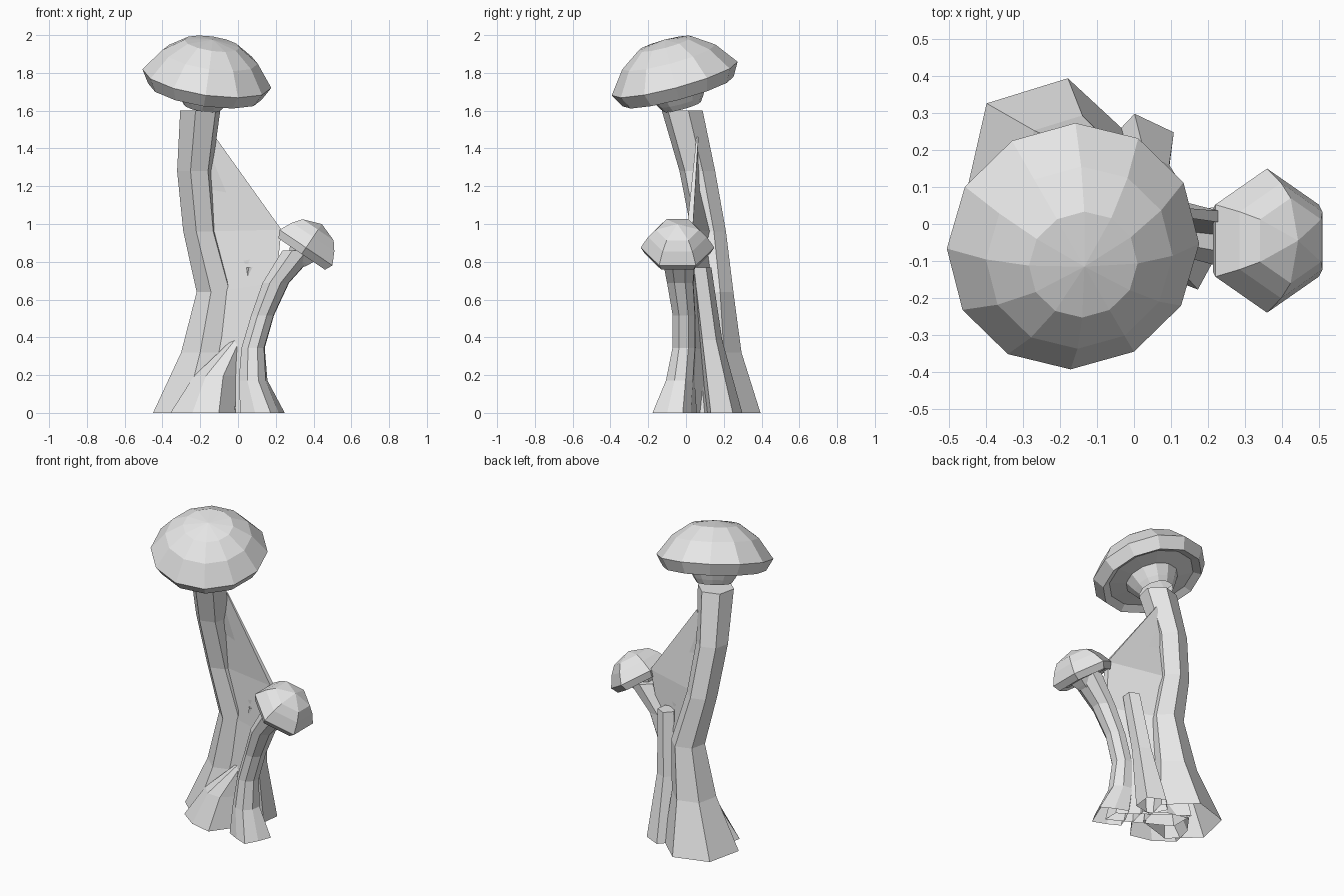
import bpy, bmesh
from math import sin, cos, exp, tau
from mathutils import Vector

cube = bpy.data.objects.get("Cube")
if cube:
    bpy.data.objects.remove(cube)

shade = 0.8
grey = bpy.data.materials.new("pale_grey")
grey.use_nodes = True
grey.diffuse_color = (shade, shade, shade, 1)
shader = grey.node_tree.nodes["Principled BSDF"]
shader.inputs["Base Color"].default_value = grey.diffuse_color


def skin(name, rings):
    """Flat-shaded skin over a stack of equal-length point rings, open below."""
    bm = bmesh.new()
    loops = [[bm.verts.new(point) for point in points] for points in rings]
    for low, high in zip(loops, loops[1:]):
        for i in range(len(low)):
            bm.faces.new((low[i - 1], low[i], high[i], high[i - 1]))
    bm.faces.new(loops[-1])
    bmesh.ops.remove_doubles(bm, verts=bm.verts, dist=0.001)
    bmesh.ops.recalc_face_normals(bm, faces=bm.faces)
    mesh = bpy.data.meshes.new(name)
    bm.to_mesh(mesh)
    bm.free()
    mesh.materials.append(grey)
    obj = bpy.data.objects.new(name, mesh)
    bpy.context.collection.objects.link(obj)


def make_ring(centre, radius, sides, phase=0, lobe=0, axis=Vector((0, 0, 1))):
    """Ring around an axis; lobe pulls every second point inward."""
    turn = Vector((0, 0, 1)).rotation_difference(axis)
    points = []
    for i in range(sides):
        angle = phase + tau * i / sides
        reach = radius * (1 - lobe * (i % 2))
        points.append(centre + turn @ Vector((reach * cos(angle), reach * sin(angle), 0)))
    return points


def make_stem(name, path, height, waist, root, top, sides, phase, lobe=0):
    """Stem through evenly spaced heights, flaring to a root below and a collar on top."""
    centres, rings = [], []
    for i, (x, y) in enumerate(path):
        rise = i / (len(path) - 1)
        spread = exp(-5 * rise)
        radius = waist + (root - waist) * spread + (top - waist) * rise ** 4
        centres.append(Vector((x, y, height * rise)))
        rings.append(make_ring(centres[-1], radius, sides, phase, lobe * spread))
    skin(name, rings)
    return centres


def make_cap(name, centre, axis, radius, height, shoulder, crown, sides, phase):
    """Tilted cap: neck, hollow underside and lip, then a dome narrowing to its tip."""
    axis = Vector(axis).normalized()
    under = [(0.3, -0.45), (0.36, -0.36), (0.46, -0.18), (0.75, -0.14), (0.88, -0.21)]
    profile = [(radius * out, radius * up) for out, up in under]
    for out in (1, shoulder, crown, 0):
        profile.append((radius * out, height * (1 - out ** 2.7)))
    skin(name, [make_ring(Vector(centre) + axis * up, out, sides, phase, axis=axis)
                for out, up in profile])


# Tall mushroom
tall_path = [(-0.23, 0.17), (-0.17, 0.16), (-0.12, 0.15),
             (-0.2, 0.12), (-0.23, 0.06), (-0.2, -0.02)]
tall = make_stem("tall_stem", tall_path, height=1.6, waist=0.083, root=0.23,
                 top=0.11, sides=6, phase=0.3)
make_cap("tall_cap", (-0.165, -0.06, 1.77), (0.15, -0.27, 1), radius=0.345, height=0.215,
         shoulder=0.74, crown=0.43, sides=12, phase=0)

# Small leaning mushroom
small_path = [(0.13, -0.06), (0.08, -0.03), (0.08, -0.01),
              (0.13, -0.01), (0.2, -0.03), (0.33, -0.04)]
small = make_stem("small_stem", small_path, height=0.86, waist=0.055, root=0.125,
                  top=0.1, sides=8, phase=0.35, lobe=0.25)
make_cap("small_cap", (0.36, -0.045, 0.875), (0.56, 0, 0.83), radius=0.195, height=0.15,
         shoulder=0.8, crown=0.59, sides=6, phase=tau / 12)

# Web stretched between the stems, thinning towards its tip
web_edge = small[0:5:2] + [Vector((0.23, 0.02, 0.97)), Vector((-0.12, 0.06, 1.46))]
web_rings = []
for i, (inner, outer) in enumerate(zip(tall, web_edge)):
    thick = Vector((0, 0.08 - 0.018 * i, 0))
    thin = thick * 0.6
    web_rings.append([inner - thick, outer - thin, outer + thin, inner + thick])
skin("web", web_rings)

# Roots in front and a buttress behind
make_stem("front_root", [(-0.17, 0.03), (-0.12, 0.04), (0, 0.05)], height=0.39,
          waist=0.12, root=0.2, top=0.03, sides=8, phase=0.35, lobe=0.15)
make_stem("back_buttress", [(0.02, 0.2), (0.04, 0.13), (0.08, 0.08)], height=0.77,
          waist=0.06, root=0.1, top=0.055, sides=5, phase=0.5)
